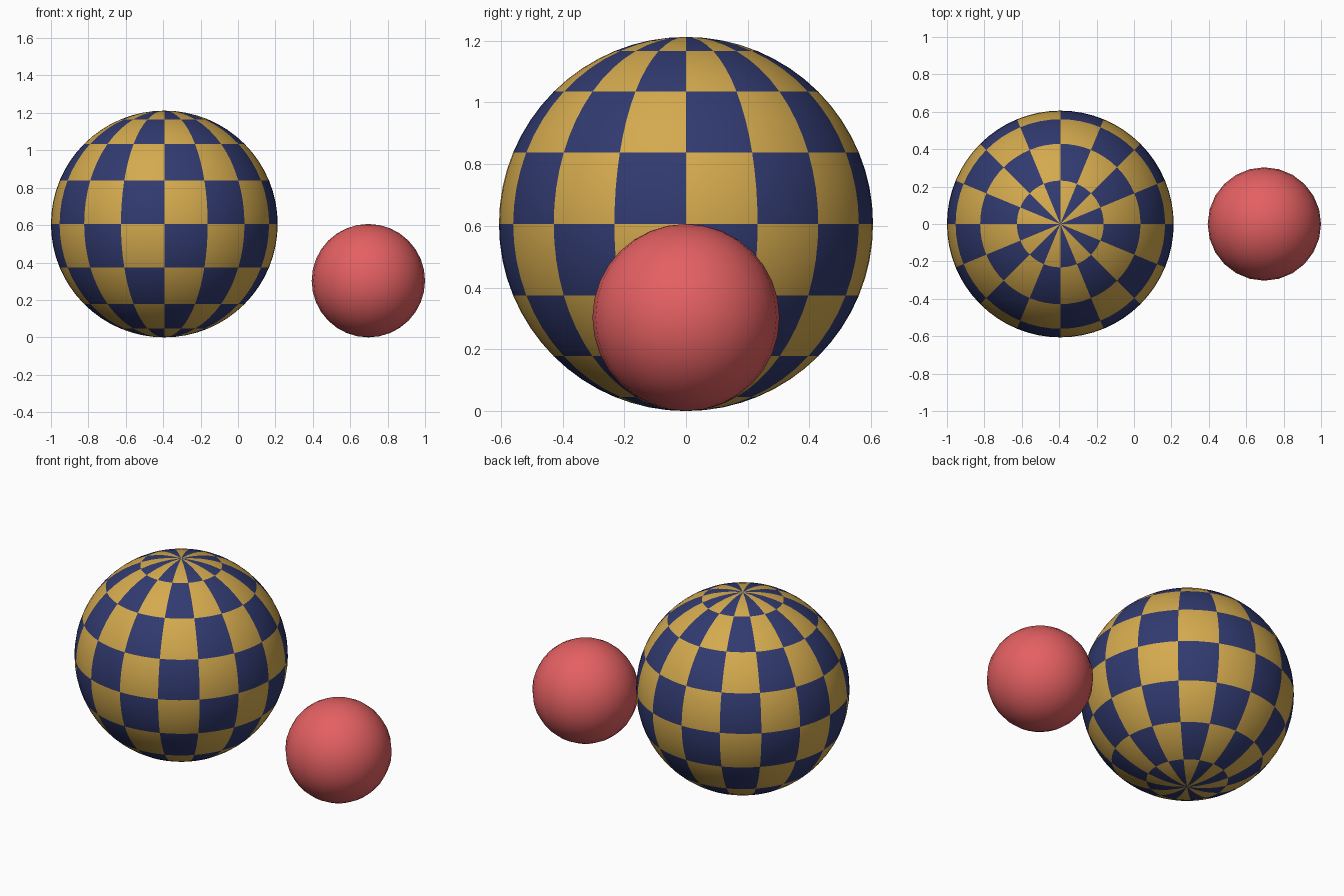
import bpy, bmesh, math
from mathutils import Matrix

if "Cube" in bpy.data.objects:
    bpy.data.objects.remove(bpy.data.objects["Cube"])

S = 2 / 3.3          # big radius 1, small radius 0.5, centres 1.8 apart, scaled to length 2
STEP = math.pi / 8   # 22.5 degree checks


def lin(c):
    c /= 255
    return c / 12.92 if c <= 0.04045 else ((c + 0.055) / 1.055) ** 2.4


def material(name, r, g, b):
    m = bpy.data.materials.new(name)
    m.diffuse_color = (lin(r), lin(g), lin(b), 1)
    m.use_nodes = True
    m.node_tree.nodes["Principled BSDF"].inputs["Base Color"].default_value = m.diffuse_color
    return m


def ball(name, radius, x, segments, rings, mats, rule=None):
    bm = bmesh.new()
    bmesh.ops.create_uvsphere(bm, u_segments=segments, v_segments=rings, radius=radius)
    for f in bm.faces:
        f.smooth = True
        if rule:
            f.material_index = rule(f.calc_center_median(), radius)
    bmesh.ops.transform(bm, matrix=Matrix.Translation((x, 0, radius)), verts=bm.verts)
    me = bpy.data.meshes.new(name)
    bm.to_mesh(me)
    bm.free()
    for m in mats:
        me.materials.append(m)
    ob = bpy.data.objects.new(name, me)
    bpy.context.collection.objects.link(ob)
    return ob


def checker(c, radius):
    # 16 sectors around, 8 bands from bottom to top
    sector = math.floor((math.atan2(c.y, c.x) % math.tau) / STEP)
    band = math.floor((math.asin(c.z / c.length) + math.pi / 2) / STEP)
    return (sector + band) % 2


gold = material("gold", 212, 170, 78)
navy = material("navy blue", 49, 58, 112)
red = material("coral red", 228, 96, 98)

# large checkered ball and small plain ball
ball("checkered_ball", S, -1 + S, 64, 32, [gold, navy], checker)
ball("small_ball", S / 2, 1 - S / 2, 24, 16, [red])
